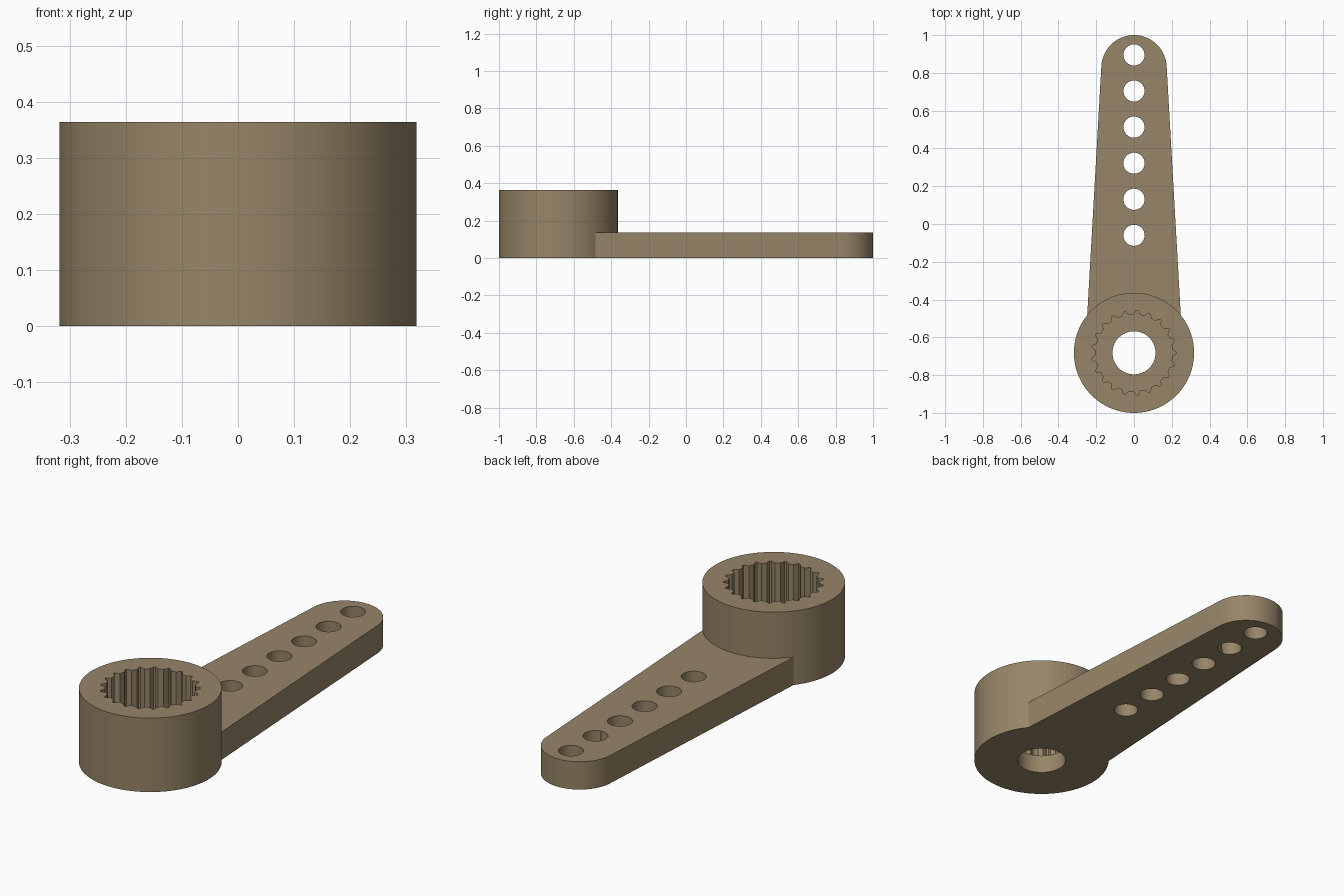
import bpy, bmesh, math

if "Cube" in bpy.data.objects:
    bpy.data.objects.remove(bpy.data.objects["Cube"])

HUB_Y, HUB_R, HUB_H = -0.682, 0.318, 0.364
ARM_H, TIP_Y, TIP_R = 0.137, 0.827, 0.173

tan = bpy.data.materials.new("tan_plastic")
tan.diffuse_color = (0.31, 0.235, 0.138, 1)
tan.use_nodes = True
tan.node_tree.nodes["Principled BSDF"].inputs["Base Color"].default_value = tan.diffuse_color


def circle(cy, r, n=96, a0=0.0, a1=2 * math.pi, closed=True):
    k = n if closed else n - 1
    return [(r * math.cos(a0 + (a1 - a0) * i / k),
             cy + r * math.sin(a0 + (a1 - a0) * i / k)) for i in range(n)]


def prism(name, outline, z0, z1):
    """Extrude a closed outline from z0 to z1."""
    bm = bmesh.new()
    base = bm.faces.new([bm.verts.new((x, y, z0)) for x, y in outline])
    new = bmesh.ops.extrude_face_region(bm, geom=[base])["geom"]
    bmesh.ops.translate(bm, vec=(0, 0, z1 - z0),
                        verts=[v for v in new if isinstance(v, bmesh.types.BMVert)])
    bmesh.ops.recalc_face_normals(bm, faces=bm.faces)
    me = bpy.data.meshes.new(name)
    bm.to_mesh(me)
    bm.free()
    me.materials.append(tan)
    ob = bpy.data.objects.new(name, me)
    bpy.context.collection.objects.link(ob)
    return ob


def combine(target, other, operation):
    """Apply a boolean and discard the helper."""
    bpy.context.view_layer.objects.active = target
    mod = target.modifiers.new("cut", 'BOOLEAN')
    mod.operation, mod.object, mod.solver = operation, other, 'EXACT'
    bpy.ops.object.modifier_apply(modifier=mod.name)
    bpy.data.objects.remove(other, do_unlink=True)


# round hub
lever = prism("splined_lever", circle(HUB_Y, HUB_R, 128), 0, HUB_H)

# tapered arm with a round tip tangent to its sides
taper = 0.057
tip = circle(TIP_Y, TIP_R, 49, taper, math.pi - taper, closed=False)
root = 0.259
arm = prism("arm", tip + [(-root, HUB_Y), (root, HUB_Y)], 0, ARM_H)
combine(lever, arm, 'UNION')

# splined socket: round bore with narrow tapered grooves
TEETH, BORE_R, GROOVE_R = 21, 0.203, 0.224
socket = []
for i in range(TEETH):
    a = 2 * math.pi * i / TEETH
    half, step = 0.018 / BORE_R, 2 * math.pi / TEETH
    points = [(BORE_R, -half), (GROOVE_R, -0.0045 / GROOVE_R),
              (GROOVE_R, 0.0045 / GROOVE_R), (BORE_R, half), (BORE_R, step / 2)]
    socket += [(r * math.cos(a + t), HUB_Y + r * math.sin(a + t)) for r, t in points]
combine(lever, prism("socket", socket, 0.091, HUB_H + 0.1), 'DIFFERENCE')

# screw hole through the hub floor
combine(lever, prism("screw_hole", circle(HUB_Y, 0.114, 64), -0.1, 0.2), 'DIFFERENCE')

# row of linkage holes along the arm
for i in range(6):
    hole = prism("link_hole", circle(0.895 - 0.191 * i, 0.056, 48), -0.1, 0.3)
    combine(lever, hole, 'DIFFERENCE')

# smooth round walls, crisp edges
bpy.ops.object.select_all(action='DESELECT')
lever.select_set(True)
bpy.context.view_layer.objects.active = lever
bpy.ops.object.shade_smooth_by_angle(angle=math.radians(25))
